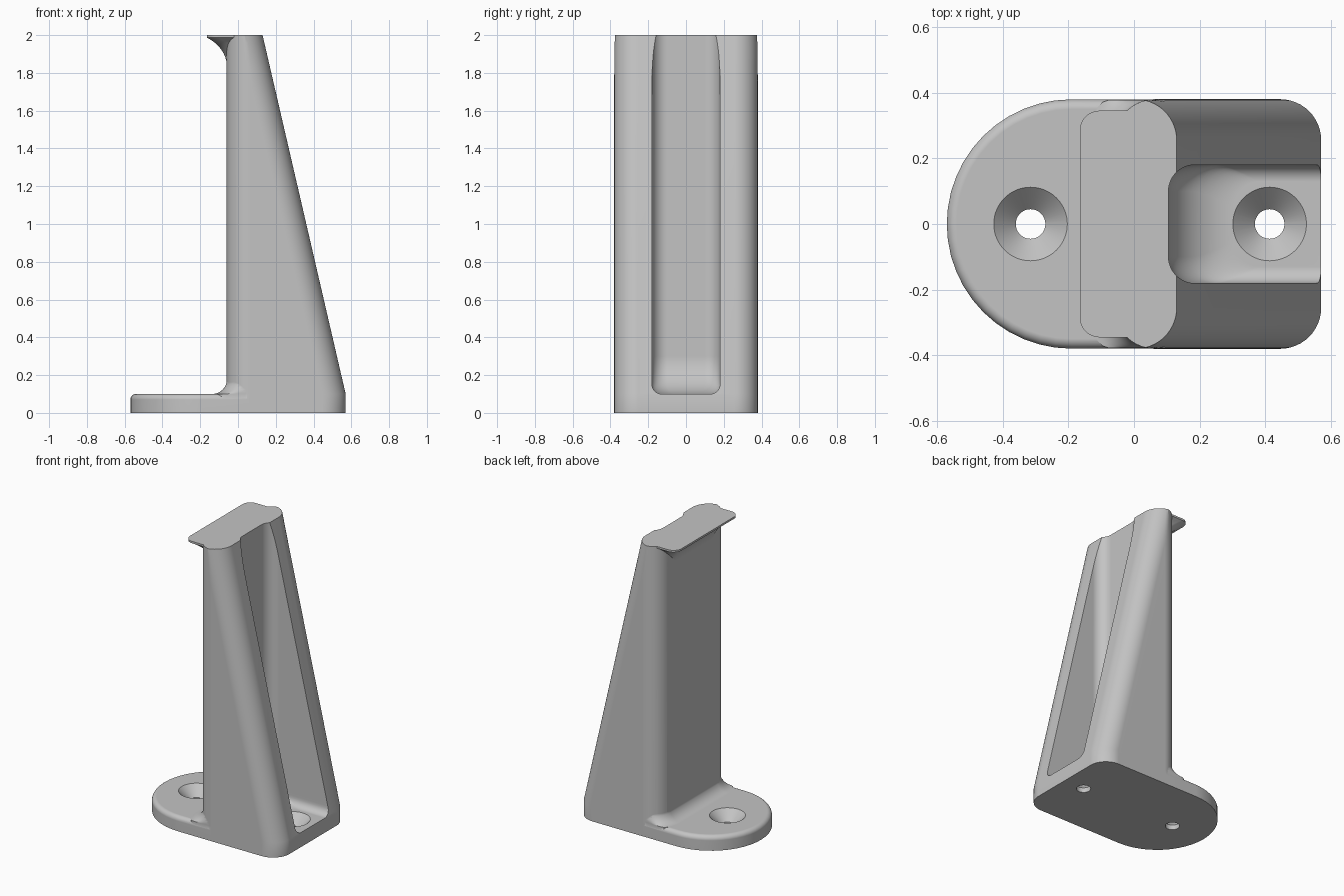
import bpy
import bmesh
from math import sin, cos, acos, pi, sqrt

if "Cube" in bpy.data.objects:
    bpy.data.objects.remove(bpy.data.objects["Cube"], do_unlink=True)

GREY = (0.55, 0.55, 0.55, 1.0)
mat = bpy.data.materials.new("light grey")
mat.use_nodes = True
mat.diffuse_color = GREY
mat.node_tree.nodes["Principled BSDF"].inputs["Base Color"].default_value = GREY

STEPS = 12
HALF = 0.38       # half depth of the body
WALL = -0.06      # upright face of the body
R = 0.125         # rounding of the body's long edges
PLATE = 0.1       # plate thickness
TOP = 2.0


def ring(x0, x1, hy, rl, rr, z, limit=None):
    """Rounded outline; corner arcs are cut short where they would overlap."""
    half = (x1 - x0) / 2
    side = []
    for r, x, s in ((rl, x0, 1), (rr, x1, -1)):
        full = pi / 2 if rl + rr <= 2 * half else acos(max(0, 1 - half / r))
        arc = []
        for i in range(STEPS + 1):
            a = full * i / STEPS
            arc.append((x + s * r * (1 - cos(a)), hy - r + r * sin(a)))
        side += arc if s > 0 else arc[::-1]
    if limit:
        side = [(x, soft_min(y, limit)) for x, y in side]
    return [(x, y, z) for x, y in side] + [(x, -y, z) for x, y in side[::-1]]


def soft_min(a, b, k=0.03):
    h = max(k - abs(a - b), 0) / k
    return min(a, b) - h * h * k / 4


def circle(x, r, z, n=64):
    return [(x + r * cos(2 * pi * i / n), r * sin(2 * pi * i / n), z) for i in range(n)]


def loft(name, rings):
    bm = bmesh.new()
    rows = [[bm.verts.new(p) for p in pts] for pts in rings]
    n = len(rows[0])
    for a, b in zip(rows, rows[1:]):
        for i in range(n):
            j = (i + 1) % n
            bm.faces.new((a[i], a[j], b[j], b[i]))
    bm.faces.new(rows[0])
    bm.faces.new(rows[-1])
    bmesh.ops.remove_doubles(bm, verts=bm.verts, dist=1e-5)
    bmesh.ops.recalc_face_normals(bm, faces=bm.faces)
    me = bpy.data.meshes.new(name)
    bm.to_mesh(me)
    bm.free()
    me.materials.append(mat)
    ob = bpy.data.objects.new(name, me)
    bpy.context.collection.objects.link(ob)
    return ob


def combine(target, other, operation):
    mod = target.modifiers.new(operation.lower(), "BOOLEAN")
    mod.operation = operation
    mod.solver = "EXACT"
    mod.object = other
    bpy.context.view_layer.objects.active = target
    bpy.ops.object.modifier_apply(modifier=mod.name)
    bpy.data.objects.remove(other, do_unlink=True)


def quarter(n=8):
    return [pi / 2 * i / n for i in range(n + 1)]


# Tapered upright body with rounded long edges
def slope(z):
    return 0.57 - 0.44 * max(0, z - PLATE) / (TOP - PLATE)


levels = [0, PLATE, 1.74, 1.79, 1.84, 1.88, 1.92, 1.96, TOP]
bracket = loft("bracket", [ring(WALL, slope(z), HALF, R, R, z) for z in levels])

# Mounting plate with a round end and a soft top edge
plate_rings = [ring(-0.57, 0.4, HALF - 0.0005, HALF - 0.0005, 0.02, 0)]
for a in quarter():
    d = 0.03 * (1 - cos(a))
    h = HALF - 0.0005 - d
    plate_rings.append(ring(-0.57 + d, 0.4, h, h, 0.02, PLATE - 0.03 + 0.03 * sin(a)))
combine(bracket, loft("plate", plate_rings), "UNION")

# Cove between plate and body
cove_rings = []
for a in quarter():
    d = 0.08 * (1 - cos(a)) - 0.002
    cove_rings.append(ring(WALL - d, 0.3, HALF + d, R + d, 0.02,
                           PLATE + 0.08 * (1 - sin(a)), HALF - 0.002))
cove_rings.append([(x, y, PLATE - 0.03) for x, y, z in cove_rings[-1]])
combine(bracket, loft("cove", cove_rings), "UNION")

# Flared lip at the top
lip_rings = []
for a in quarter(10):
    a *= 2 / 3
    u = (1 - cos(a)) * 2
    lip_rings.append(ring(WALL + 0.002 - 0.107 * u, 0.05, 0.25 + 0.095 * u, 0.06, 0.01,
                          1.83 + 0.157 * sin(a) / sin(pi / 3)))
lip_rings.append([(x, y, TOP) for x, y, z in lip_rings[-1]])
combine(bracket, loft("lip", lip_rings), "UNION")

# Pocket in the sloping side, with a large cove above its floor
pocket_rings = []
for a in quarter(14):
    rise = 0.2 * (1 - cos(a))
    x0 = 0.105 + 0.2 * (1 - sin(a))
    lift = max(0, 0.05 - rise)
    hy = 0.18 - (0.05 - sqrt(0.05 ** 2 - lift ** 2))
    pocket_rings.append(ring(x0, 0.8, hy, 0.08, 0.02, PLATE + rise))
pocket_rings.append([(x, y, TOP + 0.1) for x, y, z in pocket_rings[-1]])
combine(bracket, loft("pocket", pocket_rings), "DIFFERENCE")

# Countersunk screw holes
for x in (-0.315, 0.413):
    profile = ((0.045, -0.1), (0.045, 0.033), (0.112, PLATE), (0.112, PLATE + 0.03))
    combine(bracket, loft("hole", [circle(x, r, z) for r, z in profile]), "DIFFERENCE")

# Smooth shading with crisp edges
bpy.ops.object.select_all(action="DESELECT")
bracket.select_set(True)
bpy.context.view_layer.objects.active = bracket
bpy.ops.object.shade_smooth_by_angle(angle=pi / 6)
weighted = bracket.modifiers.new("weighted_normals", "WEIGHTED_NORMAL")
weighted.keep_sharp = True
